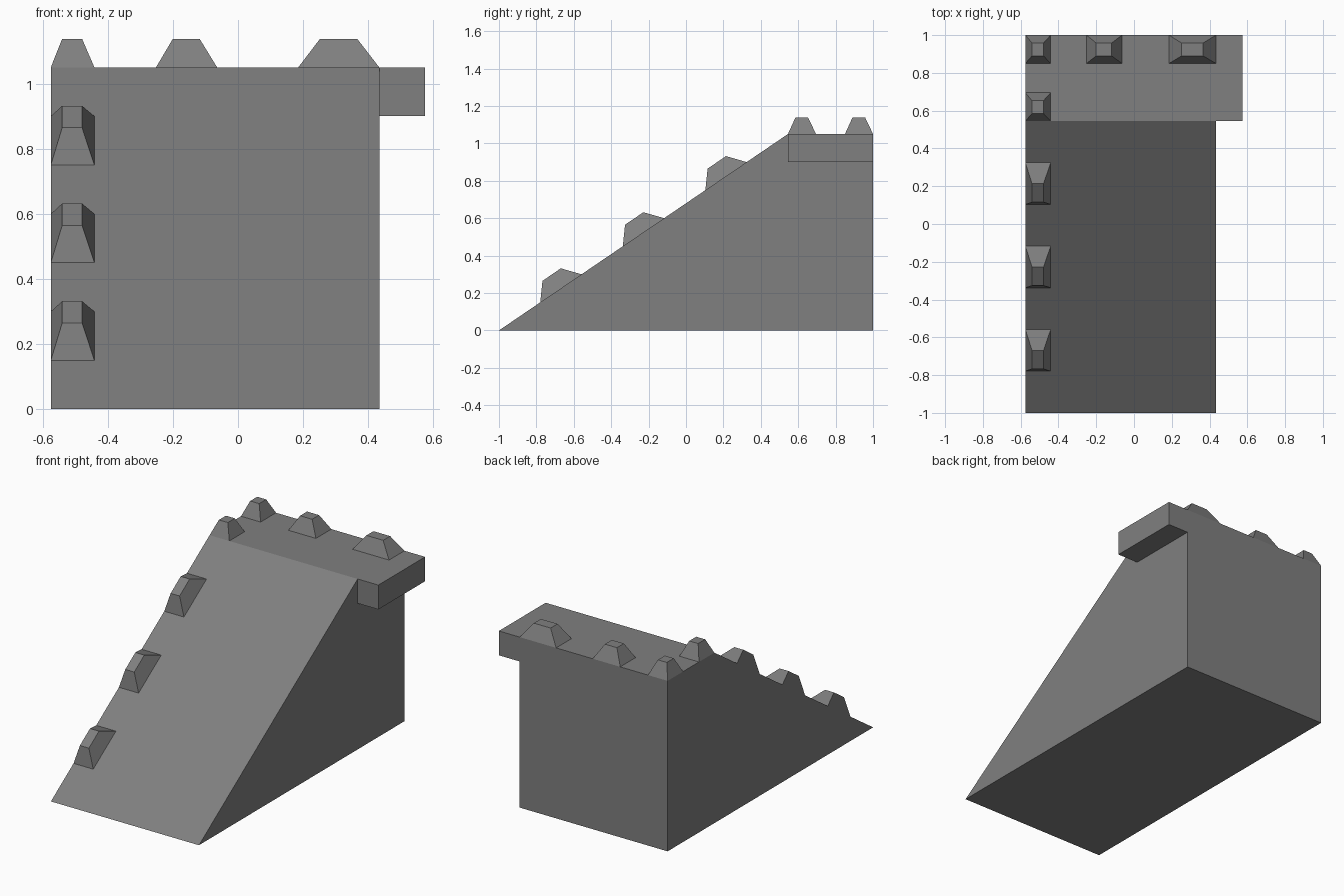
import bpy

if "Cube" in bpy.data.objects:
    bpy.data.objects.remove(bpy.data.objects["Cube"])

LEFT, RIGHT, LEDGE_END = -0.575, 0.434, 0.575
CREST, TOP = 0.545, 1.05
RISE = TOP / (CREST + 1)

# Dark grey for all parts
stone = bpy.data.materials.new("dark_grey")
stone.diffuse_color = (0.214, 0.214, 0.214, 1)
stone.use_nodes = True
stone.node_tree.nodes["Principled BSDF"].inputs["Base Color"].default_value = stone.diffuse_color


def make_object(name, verts, faces):
    mesh = bpy.data.meshes.new(name)
    mesh.from_pydata(verts, [], faces)
    mesh.update()
    mesh.materials.append(stone)
    obj = bpy.data.objects.new(name, mesh)
    bpy.context.collection.objects.link(obj)
    return obj


def prism(name, profile, x0, x1):
    """Extrude a counter-clockwise (y, z) profile along x."""
    n = len(profile)
    verts = [(x, y, z) for x in (x0, x1) for y, z in profile]
    faces = [tuple(reversed(range(n))), tuple(range(n, 2 * n))]
    faces += [(i, (i + 1) % n, n + (i + 1) % n, n + i) for i in range(n)]
    return make_object(name, verts, faces)


def stud(name, base_x, top_x, base, top):
    """Tapered block; base and top are (y, z) front and back edges."""
    verts = []
    for (x0, x1), ((y0, z0), (y1, z1)) in ((base_x, base), (top_x, top)):
        verts += [(x0, y0, z0), (x1, y0, z0), (x1, y1, z1), (x0, y1, z1)]
    faces = [(3, 2, 1, 0), (4, 5, 6, 7)]
    faces += [(i, (i + 1) % 4, 4 + (i + 1) % 4, 4 + i) for i in range(4)]
    return make_object(name, verts, faces)


# Solid ramp with flat landing
prism("ramp", [(-1, 0), (1, 0), (1, TOP), (CREST, TOP)], LEFT, RIGHT)

# Overhanging side ledge
prism("side_ledge", [(CREST, 0.9), (1, 0.9), (1, TOP), (CREST, TOP)], RIGHT, LEDGE_END)

# Studs along the left edge of the slope
narrow_base, narrow_top = (LEFT, -0.441), (-0.54, -0.479)
for i in range(3):
    z = 0.15 + 0.3 * i
    y = z / RISE - 1
    stud(f"slope_stud_{i + 1}", narrow_base, narrow_top,
         ((y, z), (y + 0.15 / RISE, z + 0.15)),
         ((y + 0.012, z + 0.115), (y + 0.11, z + 0.182)))

# Studs on the landing: one at the crest, three along the back edge
landing_studs = [
    ("crest_stud", narrow_base, narrow_top, CREST),
    ("back_stud_left", narrow_base, narrow_top, 0.85),
    ("back_stud_middle", (-0.252, -0.064), (-0.2, -0.118), 0.85),
    ("back_stud_right", (0.185, RIGHT), (0.252, 0.366), 0.85),
]
for name, base_x, top_x, y in landing_studs:
    stud(name, base_x, top_x,
         ((y, TOP), (y + 0.15, TOP)),
         ((y + 0.04, 1.138), (y + 0.108, 1.138)))
